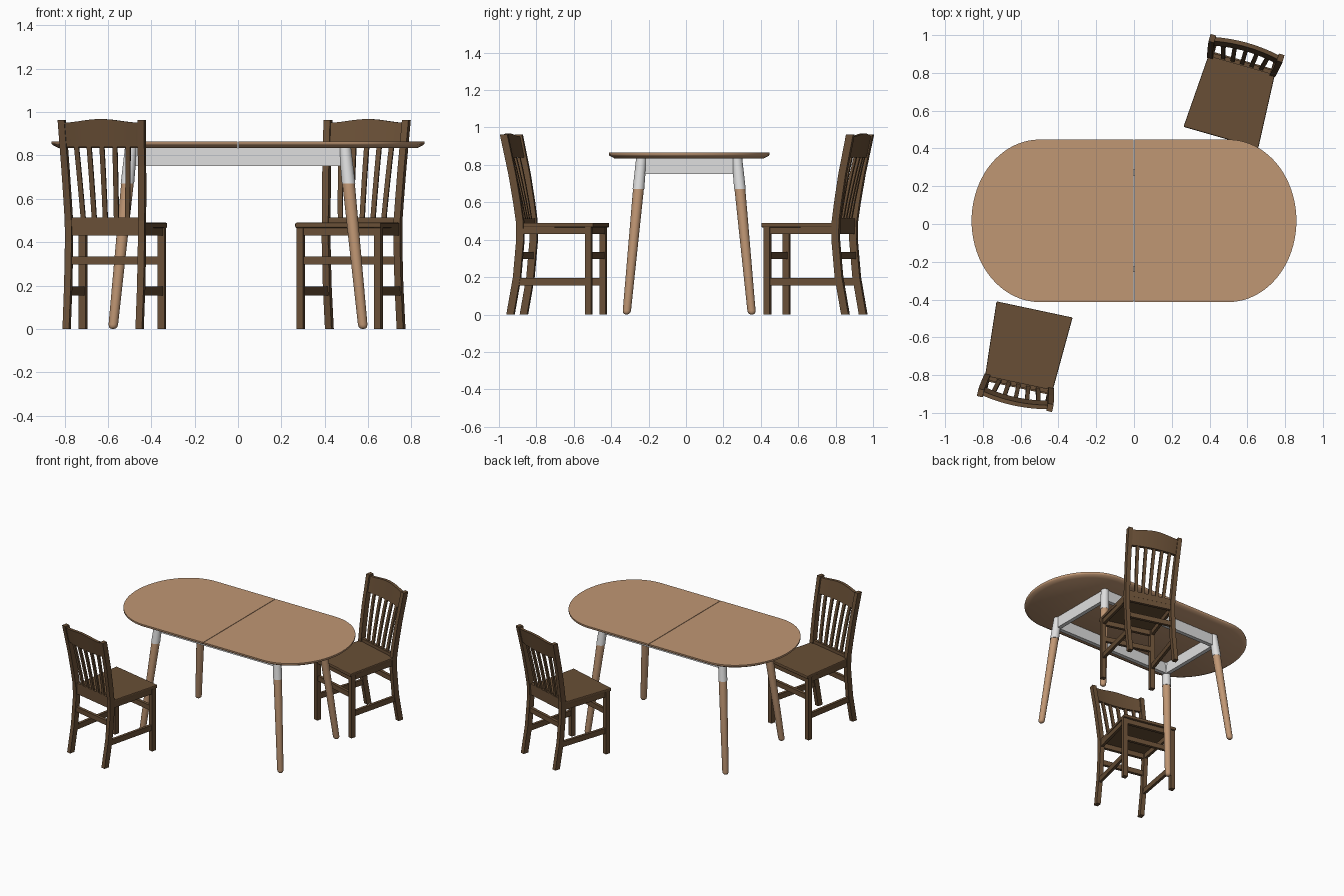
import bpy
import math
from mathutils import Matrix, Vector

cube = bpy.data.objects.get("Cube")
if cube:
    bpy.data.objects.remove(cube, do_unlink=True)


def material(name, rgb):
    m = bpy.data.materials.new(name)
    m.use_nodes = True
    m.diffuse_color = (*rgb, 1)
    m.node_tree.nodes["Principled BSDF"].inputs["Base Color"].default_value = (*rgb, 1)
    return m


light_wood = material("light_wood", (0.53, 0.31, 0.175))
dark_wood = material("dark_wood", (0.14, 0.078, 0.037))
white_metal = material("white_metal", (0.74, 0.74, 0.74))


def loft(name, rings, mat, smooth=False):
    """Skin a list of equal rings of points and cap both ends."""
    n = len(rings[0])
    verts = [p for ring in rings for p in ring]
    faces = [tuple(range(n))[::-1], tuple(range(len(verts) - n, len(verts)))]
    for r in range(len(rings) - 1):
        for i in range(n):
            a, b = r * n + i, r * n + (i + 1) % n
            faces.append((a, b, b + n, a + n))
    mesh = bpy.data.meshes.new(name)
    mesh.from_pydata(verts, [], faces)
    mesh.materials.append(mat)
    obj = bpy.data.objects.new(name, mesh)
    bpy.context.collection.objects.link(obj)
    bpy.ops.object.select_all(action="DESELECT")
    obj.select_set(True)
    bpy.context.view_layer.objects.active = obj
    bpy.ops.object.mode_set(mode="EDIT")
    bpy.ops.mesh.select_all(action="SELECT")
    bpy.ops.mesh.normals_make_consistent(inside=False)
    bpy.ops.object.mode_set(mode="OBJECT")
    if smooth:
        bpy.ops.object.shade_smooth_by_angle(angle=math.radians(40))
    return obj


def post(name, path, w, d, mat):
    """Upright of rectangular section following a path."""
    corners = ((-1, -1), (1, -1), (1, 1), (-1, 1))
    return loft(name, [[(x + i * w / 2, y + j * d / 2, z) for i, j in corners]
                       for x, y, z in path], mat)


def rail(name, a, b, z0, z1, thick, mat):
    """Level board between two plan points."""
    a, b = Vector(a), Vector(b)
    side = (b - a).orthogonal().normalized() * thick / 2
    plan = (a - side, b - side, b + side, a + side)
    return loft(name, [[(p.x, p.y, z) for p in plan] for z in (z0, z1)], mat)


def round_post(name, path, mat):
    """Round tapered upright; path holds x, y, z, radius."""
    angles = [math.tau * i / 24 for i in range(24)]
    return loft(name, [[(x + r * math.cos(t), y + r * math.sin(t), z) for t in angles]
                       for x, y, z, r in path], mat, True)


# ---------- Table ----------
MID = 0.017


def top_outline(side, inset, z):
    pts = [(side * 0.002, MID - 0.43 + inset, z)]
    for i in range(41):
        t = math.pi * (i / 40 - 0.5)
        pts.append((side * (0.5 + (0.36 - inset) * math.cos(t)),
                    MID + (0.43 - inset) * math.sin(t), z))
    return pts + [(side * 0.002, MID + 0.43 - inset, z)]


for side, label in ((1, "left"), (-1, "right")):
    loft("tabletop_" + label,
         [top_outline(side, 0.03, 0.835), top_outline(side, 0.004, 0.849),
          top_outline(side, 0, 0.854), top_outline(side, 0, 0.865)], light_wood, True)


def leg_point(sx, sy, z, r):
    return (sx * (0.577 - 0.1 * z), MID + sy * (0.335 - 0.095 * z), z, r)


for sx in (1, -1):
    for sy in (1, -1):
        tag = ("front_" if sy < 0 else "back_") + ("left" if sx > 0 else "right")
        foot = [(0.021 * (1 - math.cos(a)), 0.004 + 0.018 * math.sin(a))
                for a in (0, 0.5, 1.0, math.pi / 2)]
        round_post("table_leg_" + tag,
                   [leg_point(sx, sy, z, r) for z, r in foot + [(0.672, 0.029)]], light_wood)
        round_post("leg_socket_" + tag,
                   [leg_point(sx, sy, z, r) for z, r in ((0.67, 0.031), (0.836, 0.028))],
                   white_metal)

FX, FY = 0.495, 0.256
for s in (1, -1):
    rail("table_long_rail", (-FX, MID + s * FY), (FX, MID + s * FY), 0.752, 0.835, 0.03, white_metal)
    rail("table_end_rail", (s * FX, MID - FY), (s * FX, MID + FY), 0.752, 0.835, 0.03, white_metal)


# ---------- Chair (front towards local +y) ----------
PROFILE = ((0, -0.26), (0.2, -0.224), (0.4, -0.206), (0.5, -0.208),
           (0.6, -0.222), (0.75, -0.247), (0.963, -0.292))


def back_y(z):
    for (z0, y0), (z1, y1) in zip(PROFILE, PROFILE[1:]):
        if z <= z1:
            break
    return y0 + (y1 - y0) * (z - z0) / (z1 - z0)


def back_x(z):
    return 0.172 + 0.016 * max(0, z - 0.49) / 0.47


def bow(t):
    return 0.02 * (1 - t * t)


chair = []

# Seat slab
seat_plan = ((-0.206, 0.2), (0.206, 0.2), (0.183, -0.2), (-0.183, -0.2))
seat = loft("seat", [[(x, y, z) for x, y in seat_plan] for z in (0.466, 0.49)], dark_wood)
bevel = seat.modifiers.new("soft_edges", "BEVEL")
bevel.width = 0.006
bevel.segments = 2
chair.append(seat)

# Legs, posts and side rails
for s, label in ((1, "_a"), (-1, "_b")):
    chair.append(post("back_post" + label,
                      [(s * back_x(z), y, z) for z, y in PROFILE], 0.031, 0.04, dark_wood))
    chair.append(post("front_leg" + label,
                      [(s * 0.186, 0.17, 0), (s * 0.186, 0.17, 0.468)], 0.033, 0.035, dark_wood))
    for part, z0, z1 in (("side_stretcher", 0.155, 0.195), ("side_apron", 0.43, 0.468)):
        chair.append(rail(part + label, (s * 0.186, 0.17), (s * 0.172, back_y(z0)),
                          z0, z1, 0.02, dark_wood))

# Cross rails
for part, x, y, z0, z1 in (("front_stretcher", 0.186, 0.17, 0.298, 0.335),
                           ("back_stretcher", 0.172, -0.214, 0.298, 0.335),
                           ("front_apron", 0.186, 0.172, 0.43, 0.468),
                           ("back_apron", 0.172, -0.206, 0.43, 0.468),
                           ("lower_back_rail", 0.172, -0.207, 0.468, 0.513)):
    chair.append(rail(part, (-x, y), (x, y), z0, z1, 0.022, dark_wood))

# Bowed crest rail with an arched top edge
rings = []
for i in range(17):
    t = i / 8 - 1
    top = 0.951 + 0.017 * math.cos(t * math.pi / 2) ** 2
    lo, hi = back_y(0.84) - bow(t), back_y(0.95) - bow(t)
    rings.append([(0.18 * t, lo - 0.011, 0.84), (0.18 * t, lo + 0.011, 0.84),
                  (0.187 * t, hi + 0.011, top), (0.187 * t, hi - 0.011, top)])
chair.append(loft("crest_rail", rings, dark_wood, True))

# Fanned slats
for k in range(-2, 3):
    path = []
    for z in (0.505, 0.6, 0.7, 0.78, 0.85):
        f = (z - 0.505) / 0.345
        path.append((k * (0.052 + 0.009 * f), back_y(z) - f * bow(k / 3), z))
    chair.append(post("back_slat_" + str(k + 3), path, 0.022, 0.014, dark_wood))

# Place the chair and its copy on opposite sides of the table
front_place = Matrix.Translation((-0.568, -0.648, 0)) @ Matrix.Rotation(math.radians(-12), 4, "Z")
back_place = Matrix.Translation((0.515, 0.65, 0)) @ Matrix.Rotation(math.radians(164), 4, "Z")
for part in chair:
    twin = part.copy()
    bpy.context.collection.objects.link(twin)
    twin.name = "back_chair_" + part.name
    part.name = "front_chair_" + part.name
    part.matrix_world = front_place
    twin.matrix_world = back_place
